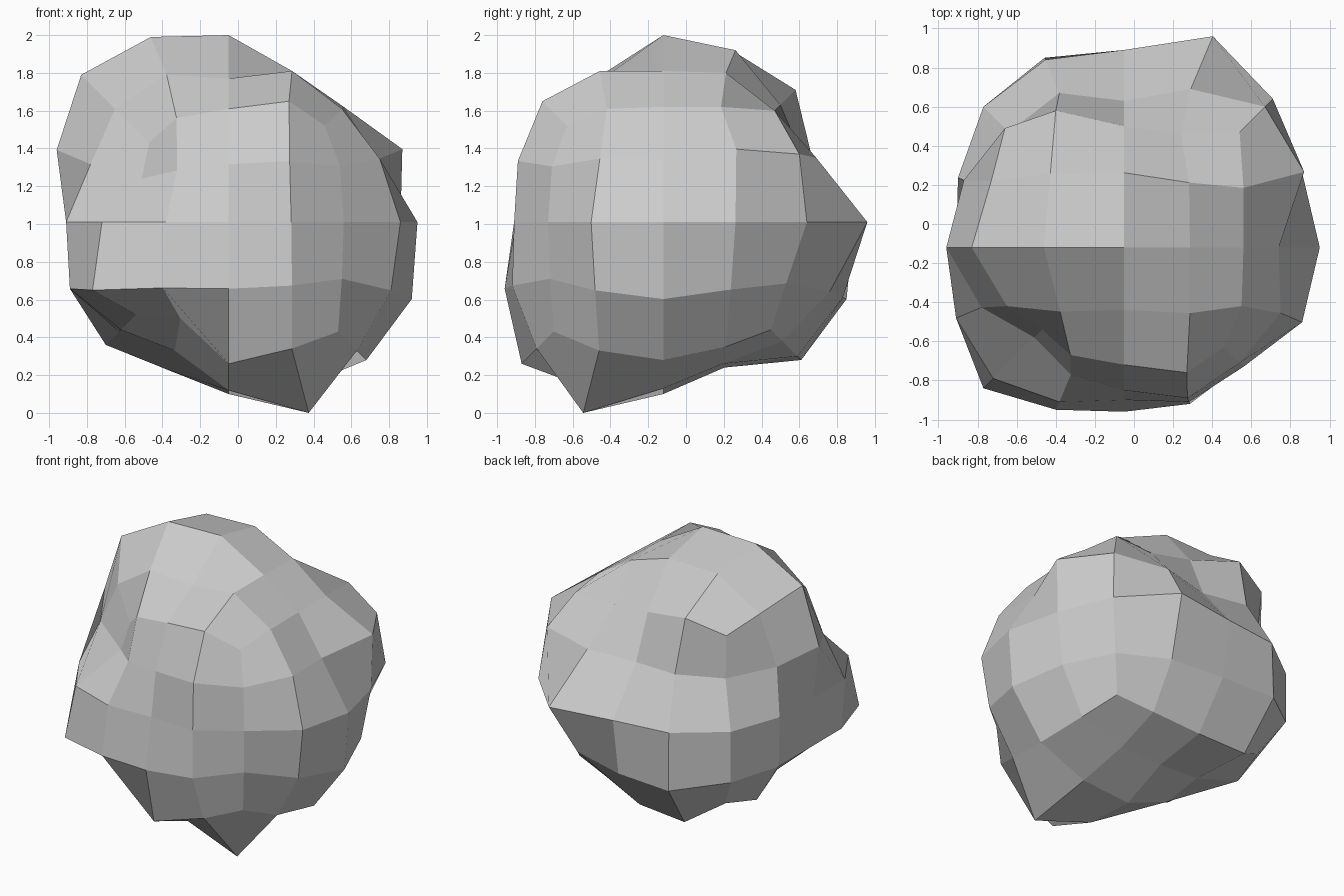
import bpy
import bmesh
from mathutils import Vector

default_cube = bpy.data.objects.get("Cube")
if default_cube:
    bpy.data.objects.remove(default_cube, do_unlink=True)

# Bulge of the stone in percent, layer by layer from the top down;
# each layer runs row by row from back to front, and along x in each row
CROWN = [61, 70, 62, 58, 59,
         68, 90, 91, 79, 61,
         78, 98, 99, 80, 61,
         60, 78, 76, 80, 60,
         42, 55, 60, 64, 51]
SHOULDER = [59, 79, 75, 81, 72, 82, 92, 91, 79, 73, 80, 46, 65, 73, 77, 59]
WAIST = [72, 96, 101, 108, 76, 85, 91, 86, 100, 86, 91, 67, 79, 78, 79, 61]
SKIRT = [72, 97, 95, 88, 65, 84, 85, 84, 97, 84, 86, 72, 83, 84, 80, 60]
BASE = [59, 73, 71, 63, 57,
        65, 75, 77, 75, 66,
        58, 78, 91, 88, 73,
        57, 68, 89, 101, 68,
        49, 51, 75, 67, 58]
CENTRE = Vector((-0.05, -0.12, 1.01))


def rounded_direction(co):
    """Even out the spacing of the cube grid as seen from its centre."""
    on_edge = sum(abs(c) > 0.9 for c in co) > 1
    inner = 0.5 if on_edge else 0.42

    def snap(c):
        if abs(c) < 0.1:
            return 0.0
        size = 1.0 if abs(c) > 0.9 else inner
        return size if c > 0 else -size

    return Vector([snap(c) for c in co])


def make_material(name, colour):
    material = bpy.data.materials.new(name)
    material.use_nodes = True
    material.diffuse_color = colour
    shader = material.node_tree.nodes["Principled BSDF"]
    shader.inputs["Base Color"].default_value = colour
    shader.inputs["Roughness"].default_value = 0.9
    return material


# Rock: a gridded cube pushed out into an uneven boulder
bm = bmesh.new()
bmesh.ops.create_cube(bm, size=2.0)
bmesh.ops.subdivide_edges(bm, edges=bm.edges[:], cuts=3, use_grid_fill=True)

ordered = sorted(bm.verts, key=lambda v: (-round(v.co.z, 1), -round(v.co.y, 1), round(v.co.x, 1)))
for vert, bulge in zip(ordered, CROWN + SHOULDER + WAIST + SKIRT + BASE):
    vert.co = CENTRE + rounded_direction(vert.co) * bulge / 100

bmesh.ops.recalc_face_normals(bm, faces=bm.faces[:])
for face in bm.faces:
    face.smooth = False

mesh = bpy.data.meshes.new("rock")
bm.to_mesh(mesh)
bm.free()
mesh.materials.append(make_material("stone grey", (0.6, 0.6, 0.6, 1.0)))
rock = bpy.data.objects.new("rock", mesh)
bpy.context.collection.objects.link(rock)
